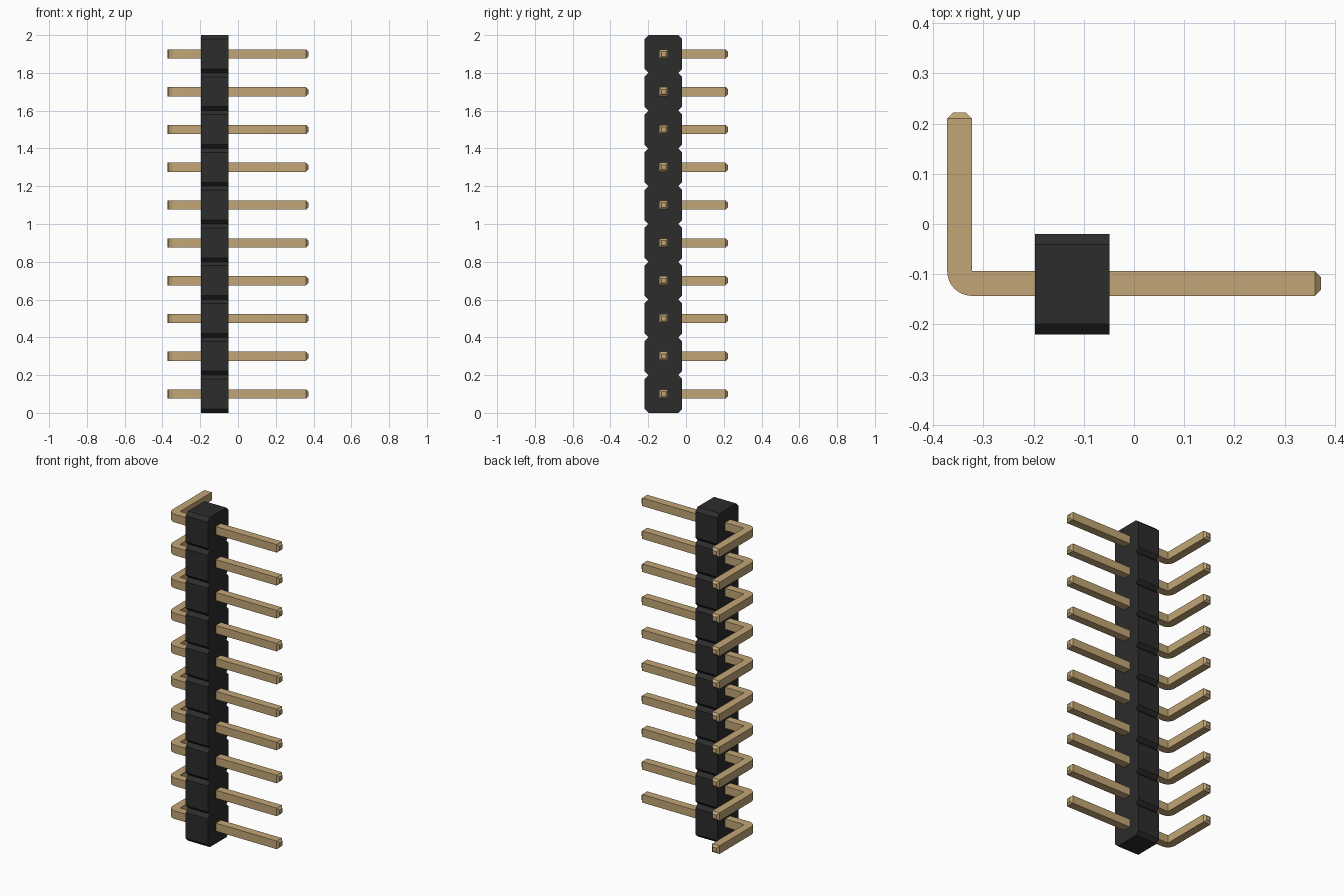
import bpy
import bmesh
import math
from mathutils import Vector

PITCH, COUNT = 0.2, 10
PIN = 0.049        # pin thickness
TIP = 0.012        # tip taper
CUT = 0.021        # housing chamfer

cube = bpy.data.objects.get("Cube")
if cube:
    bpy.data.objects.remove(cube, do_unlink=True)


def material(name, rgb):
    mat = bpy.data.materials.new(name)
    mat.use_nodes = True
    mat.diffuse_color = (*rgb, 1)
    node = mat.node_tree.nodes["Principled BSDF"]
    node.inputs["Base Color"].default_value = (*rgb, 1)
    node.inputs["Roughness"].default_value = 0.6
    return mat


def prism(points, offset):
    """Closed prism from a flat outline swept along an offset."""
    bm = bmesh.new()
    face = bm.faces.new([bm.verts.new(p) for p in points])
    swept = bmesh.ops.extrude_face_region(bm, geom=[face])["geom"]
    bmesh.ops.translate(bm, vec=offset,
                        verts=[v for v in swept if isinstance(v, bmesh.types.BMVert)])
    bmesh.ops.recalc_face_normals(bm, faces=bm.faces)
    return bm


def taper_end(bm, direction):
    """Pull the furthest face out into a blunt tapered tip."""
    end = max(bm.faces, key=lambda f: f.calc_center_median().dot(direction)
              + f.normal.dot(direction))
    centre = end.calc_center_median()
    bmesh.ops.inset_region(bm, faces=[end], thickness=TIP, use_even_offset=True)
    end = min(bm.faces, key=lambda f: (f.calc_center_median() - centre).length)
    bmesh.ops.translate(bm, vec=direction * TIP, verts=end.verts)


def add_object(name, mesh, mat=None):
    obj = bpy.data.objects.new(name, mesh)
    if mat:
        mesh.materials.append(mat)
    bpy.context.collection.objects.link(obj)
    return obj


def to_mesh(bm, name):
    mesh = bpy.data.meshes.new(name)
    bm.to_mesh(mesh)
    bm.free()
    return mesh


black = material("black plastic", (0.025, 0.025, 0.025))
gold = material("pale gold metal", (0.54, 0.38, 0.18))

# Housing: notched outline, one chamfered block per pin
x0, x1, front, back = -0.197, -0.049, -0.22, -0.02
rear_edge, front_edge = [], []
for i in range(COUNT):
    z, top = i * PITCH, (i + 1) * PITCH
    heights = [z, z + CUT, top - CUT]
    if i == COUNT - 1:
        heights.append(top)
    for h in heights:
        inset = CUT if h in (z, top) else 0
        rear_edge.append((x0, back - inset, h))
        front_edge.append((x0, front + inset, h))
add_object("housing", to_mesh(prism(rear_edge + front_edge[::-1], (x1 - x0, 0, 0)), "housing"), black)

# Pin: right-angle outline with a rounded outer corner
left, right, low, far = -0.372, 0.372, -0.143, 0.222
inner = Vector((left + PIN, low + PIN))
outline = [(right - TIP, low), (right - TIP, inner.y), tuple(inner),
           (inner.x, far - TIP), (left, far - TIP)]
STEPS = 10
for s in range(STEPS + 1):
    a = math.pi + s / STEPS * math.pi / 2
    outline.append((inner.x + PIN * math.cos(a), inner.y + PIN * math.sin(a)))
bm = prism([(x, y, -PIN / 2) for x, y in outline], (0, 0, PIN))
taper_end(bm, Vector((1, 0, 0)))
taper_end(bm, Vector((0, 1, 0)))
pin_mesh = to_mesh(bm, "pin")
pin_mesh.materials.append(gold)

# Row of pins, one per housing block
pins = []
for i in range(COUNT):
    pin = add_object(f"pin_{i + 1}", pin_mesh)
    pin.location.z = (i + 0.5) * PITCH
    pins.append(pin)

bpy.ops.object.select_all(action="DESELECT")
pins[0].select_set(True)
bpy.context.view_layer.objects.active = pins[0]
bpy.ops.object.shade_smooth_by_angle(angle=math.radians(20))
